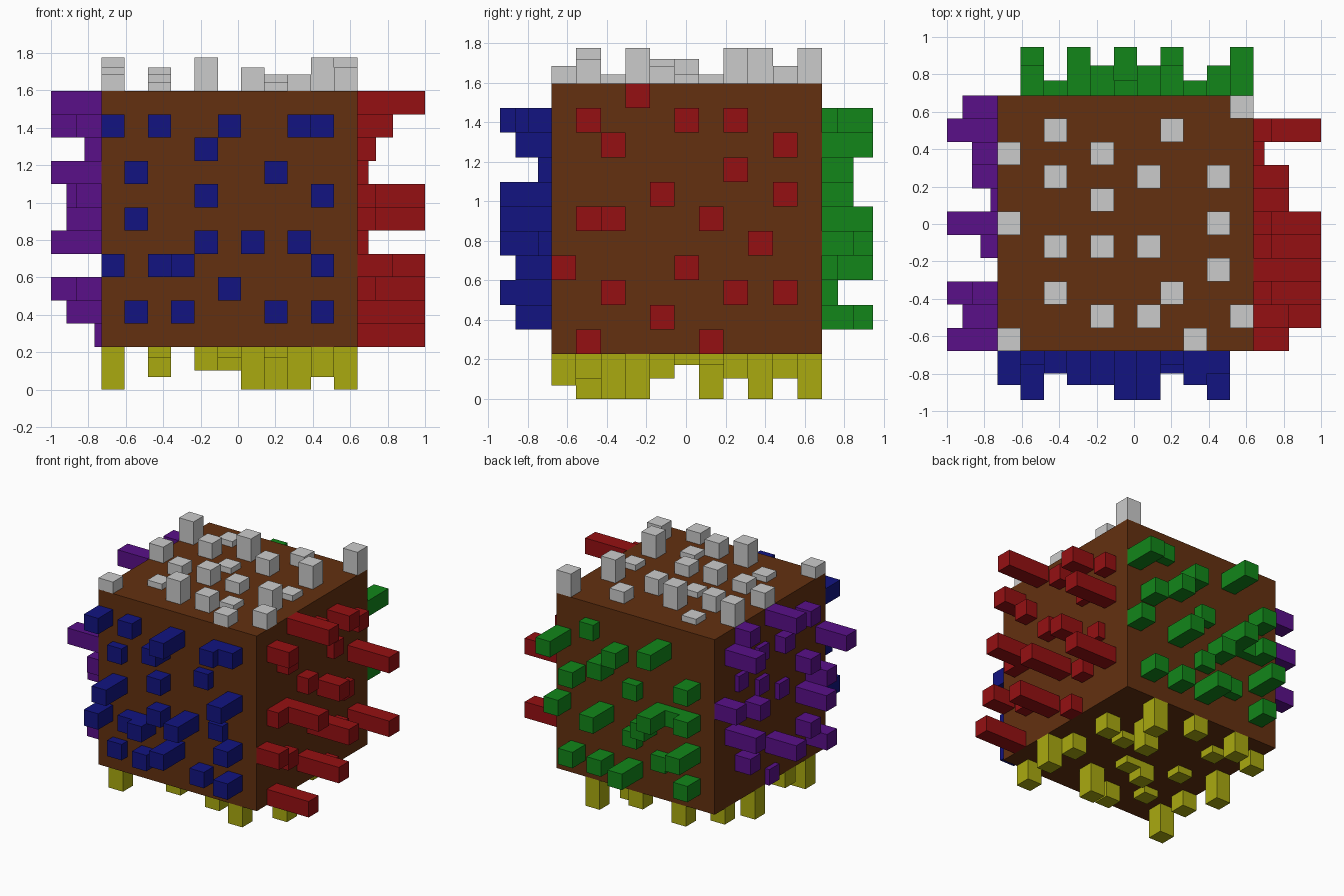
import bpy, bmesh
from mathutils import Vector

if "Cube" in bpy.data.objects:
    bpy.data.objects.remove(bpy.data.objects["Cube"])

N = 11                              # cells along each cube edge
LO = Vector((-0.73, -0.68, 0.228))  # low corner of the cube
SIZE = 1.368
CELL = SIZE / N


def add_box(bm, lo, hi):
    verts = bmesh.ops.create_cube(bm, size=1)["verts"]
    for v in verts:
        v.co = Vector([lo[a] if v.co[a] < 0 else hi[a] for a in range(3)])


def finish(bm, name, color=None):
    mesh = bpy.data.meshes.new(name)
    bm.to_mesh(mesh)
    bm.free()
    obj = bpy.data.objects.new(name, mesh)
    bpy.context.collection.objects.link(obj)
    if color:
        mat = bpy.data.materials.new(name + "_color")
        mat.diffuse_color = (*color, 1)
        mat.use_nodes = True
        mat.node_tree.nodes["Principled BSDF"].inputs["Base Color"].default_value = mat.diffuse_color
        mesh.materials.append(mat)
    return obj


def pegs(name, axis, side, levels, color=None):
    """Square pegs on one cube face; levels maps peg length to (column, row) cells."""
    u, v = [a for a in range(3) if a != axis]
    bm = bmesh.new()
    for length, cells in levels.items():
        for cu, cv in cells:
            lo, hi = [0] * 3, [0] * 3
            lo[u], hi[u] = LO[u] + cu * CELL, LO[u] + (cu + 1) * CELL
            lo[v], hi[v] = LO[v] + cv * CELL, LO[v] + (cv + 1) * CELL
            if side > 0:
                lo[axis], hi[axis] = LO[axis] + SIZE, LO[axis] + SIZE + length
            else:
                lo[axis], hi[axis] = LO[axis] - length, LO[axis]
            add_box(bm, lo, hi)
    return finish(bm, name, color)


# Central cube
bm = bmesh.new()
add_box(bm, LO, LO + Vector((SIZE,) * 3))
finish(bm, "core_cube", (0.126, 0.03, 0.005))

# Front pegs (x, z)
pegs("front_pegs", 1, -1, {
    0.262: [(5, 9), (9, 6), (1, 5), (6, 4), (5, 2)],
    0.182: [(0, 9), (8, 9), (4, 8), (0, 3), (3, 3), (9, 1), (9, 3)],
    0.12: [(2, 9), (9, 9), (4, 6), (4, 4), (2, 3), (3, 1), (7, 1)],
    0.07: [(1, 7), (7, 7), (8, 4), (1, 1)],
}, (0.006, 0.007, 0.22))

# Back pegs (x, z)
pegs("back_pegs", 1, 1, {
    0.258: [(10, 8), (3, 9), (3, 5), (7, 4), (1, 3), (5, 1)],
    0.16: [(6, 8), (7, 7), (1, 7), (9, 6), (1, 5), (10, 4), (4, 4),
           (9, 1), (7, 1), (1, 1)],
    0.08: [(8, 9), (5, 6), (2, 5), (5, 3), (3, 2)],
}, (0.006, 0.24, 0.01))

# Right pegs (y, z)
pegs("right_pegs", 0, 1, {
    0.362: [(3, 10), (9, 6), (2, 5), (5, 3), (9, 2), (4, 1), (1, 0)],
    0.192: [(1, 9), (7, 9), (6, 5), (0, 3)],
    0.10: [(5, 9), (2, 8), (9, 8), (4, 6), (1, 5), (2, 2), (7, 2), (6, 0)],
    0.06: [(7, 7), (8, 4)],
}, (0.3, 0.005, 0.006))

# Left pegs (y, z)
pegs("left_pegs", 0, -1, {
    0.27: [(5, 10), (9, 9), (0, 7), (9, 4), (2, 4), (5, 2)],
    0.187: [(10, 6), (1, 5), (1, 1)],
    0.135: [(8, 10), (2, 9), (2, 6), (7, 5), (8, 2), (2, 2)],
    0.09: [(4, 8)],
    0.037: [(6, 8), (8, 7), (6, 6), (4, 5), (5, 0)],
}, (0.1, 0.005, 0.25))

# Top pegs (x, y), plain grey
pegs("top_pegs", 2, 1, {
    0.18: [(10, 10), (0, 8), (4, 8), (9, 7), (9, 3), (4, 1)],
    0.125: [(2, 7), (6, 7), (0, 5), (4, 4), (6, 1), (10, 1)],
    0.09: [(7, 9), (2, 4), (6, 4), (0, 0), (8, 0)],
    0.045: [(2, 9), (4, 6), (9, 5), (2, 2), (7, 2)],
})

# Bottom pegs (x, y)
pegs("bottom_pegs", 2, -1, {
    0.228: [(8, 10), (7, 8), (10, 3), (6, 2), (0, 6), (0, 1)],
    0.16: [(2, 10), (9, 0)],
    0.125: [(5, 10), (9, 7), (0, 9), (9, 4), (4, 4), (0, 3), (4, 1)],
    0.055: [(2, 8), (7, 6), (2, 5), (5, 4), (2, 2)],
}, (0.4, 0.4, 0.005))
